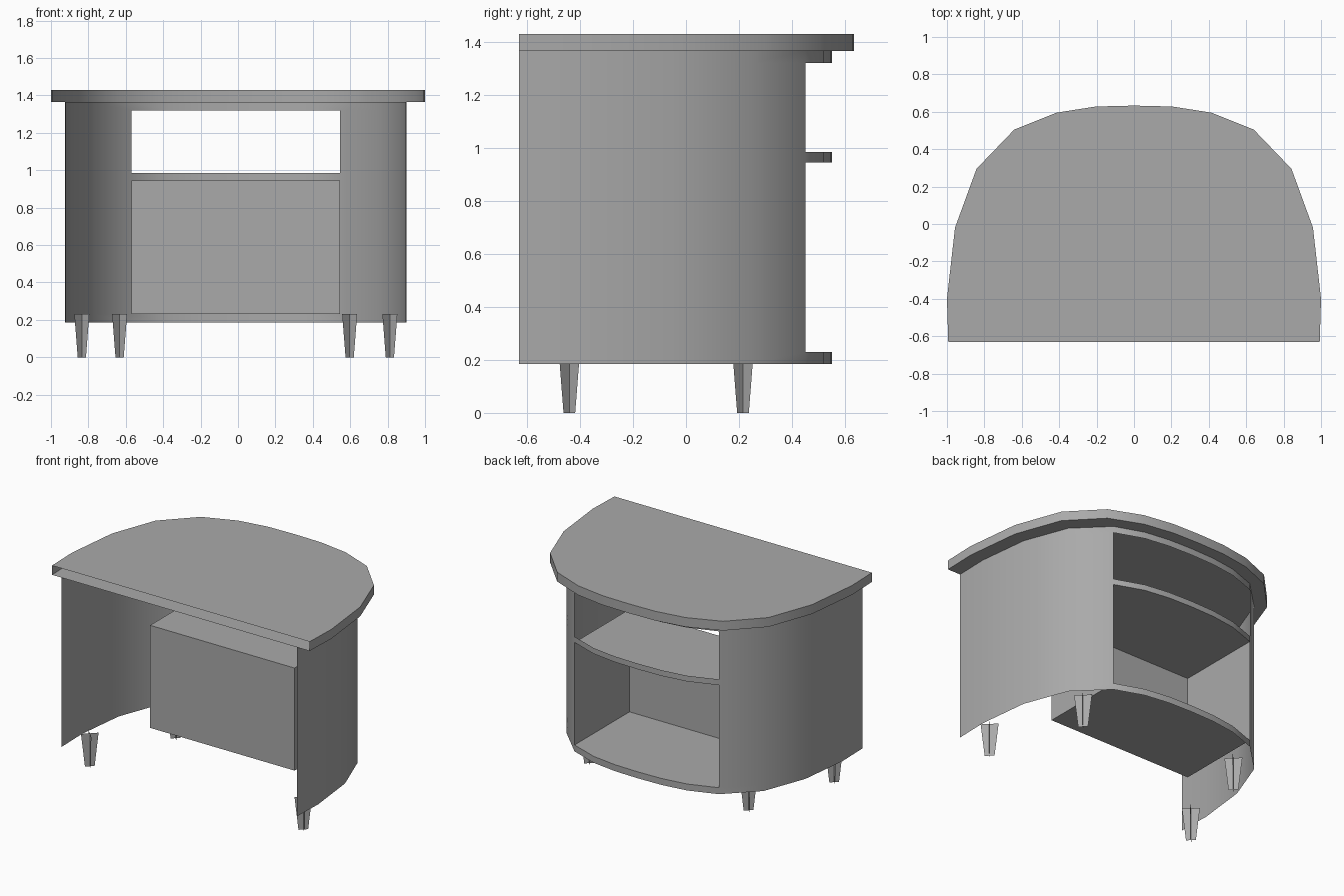
import bpy, bmesh, math

cube = bpy.data.objects.get("Cube")
if cube:
    bpy.data.objects.remove(cube, do_unlink=True)

# One plain grey for everything
grey = bpy.data.materials.new("plain_grey")
grey.use_nodes = True
colour = (0.4, 0.4, 0.4, 1)
grey.diffuse_color = colour
grey.node_tree.nodes["Principled BSDF"].inputs["Base Color"].default_value = colour


def mirrored(half, shift=0.0):
    """Complete a half outline (outer end first, centre last) into a full one."""
    left = [(-x + shift, y) for x, y in half]
    right = [(x + shift, y) for x, y in reversed(half[:-1])]
    return left + right


def build(name, fill):
    bm = bmesh.new()
    fill(bm)
    mesh = bpy.data.meshes.new(name)
    bm.to_mesh(mesh)
    bm.free()
    mesh.materials.append(grey)
    obj = bpy.data.objects.new(name, mesh)
    bpy.context.collection.objects.link(obj)
    bpy.ops.object.select_all(action='DESELECT')
    obj.select_set(True)
    bpy.context.view_layer.objects.active = obj
    bpy.ops.object.shade_smooth_by_angle(angle=math.radians(35))
    return obj


def ring(bm, outline, z):
    return [bm.verts.new((x, y, z)) for x, y in outline]


def skin(bm, low, high, keep=lambda a, b: True):
    """Join two rings of points with outward-facing quads."""
    for i in range(len(low) - 1):
        if keep(low[i], low[i + 1]):
            bm.faces.new((low[i + 1], low[i], high[i], high[i + 1]))


FLOOR, BOX_BASE, BOX_TOP, SHELF, LINTEL, WALL_TOP, TOP = (
    0.185, 0.23, 0.945, 0.985, 1.32, 1.365, 1.43)
SHIFT = -0.0125
OPENING = 0.56

top_outline = mirrored([(0.993, -0.63), (1, -0.4), (0.957, -0.02), (0.842, 0.295),
                        (0.64, 0.505), (0.415, 0.595), (0.205, 0.628), (0, 0.633)])
wall_outline = mirrored([(0.907, -0.63), (0.913, -0.4), (0.873, -0.05), (0.76, 0.25),
                         (0.557, 0.45), (0.36, 0.52), (0.18, 0.545), (0, 0.55)], SHIFT)


# Hollow table top, open along the straight front
def table_top(bm):
    low, high = ring(bm, top_outline, WALL_TOP), ring(bm, top_outline, TOP)
    skin(bm, low, high)
    bm.faces.new(low)
    bm.faces.new(high[::-1])


build("table_top", table_top)


# Thin curved wall with two openings, one above the other
def curved_wall(bm):
    levels = (FLOOR, BOX_BASE, BOX_TOP, SHELF, LINTEL, WALL_TOP)
    rings = [ring(bm, wall_outline, z) for z in levels]

    def solid(a, b):
        return abs((a.co.x + b.co.x) / 2 - SHIFT) > OPENING

    for i in range(len(rings) - 1):
        if i in (1, 3):
            skin(bm, rings[i], rings[i + 1], solid)
        else:
            skin(bm, rings[i], rings[i + 1])


build("curved_wall", curved_wall)


# Thin-walled cupboard, open at the back, following the wall curve
def cupboard(bm):
    back = [p for p in wall_outline if abs(p[0] - SHIFT) < OPENING]
    front_y = -0.155
    outline = back + [(back[-1][0], front_y), (back[0][0], front_y), back[0]]
    low, high = ring(bm, outline[:-1], BOX_BASE), ring(bm, outline[:-1], BOX_TOP)
    bm.faces.new(low)
    bm.faces.new(high[::-1])
    start = len(back) - 1
    skin(bm, low[start:] + low[:1], high[start:] + high[:1])


build("cupboard", cupboard)


# Tapered legs made of two crossed diagonal plates
def leg(x, y):
    def fill(bm):
        for side in (1, -1):
            corners = [(-0.022, 0), (0.022, 0), (0.04, BOX_BASE), (-0.04, BOX_BASE)]
            bm.faces.new([bm.verts.new((x + r, y + side * r, z)) for r, z in corners])
    return fill


for name, x, y in (("front_leg_right", -0.835, -0.44), ("front_leg_left", 0.812, -0.44),
                   ("back_leg_right", -0.633, 0.215), ("back_leg_left", 0.597, 0.215)):
    build(name, leg(x, y))
